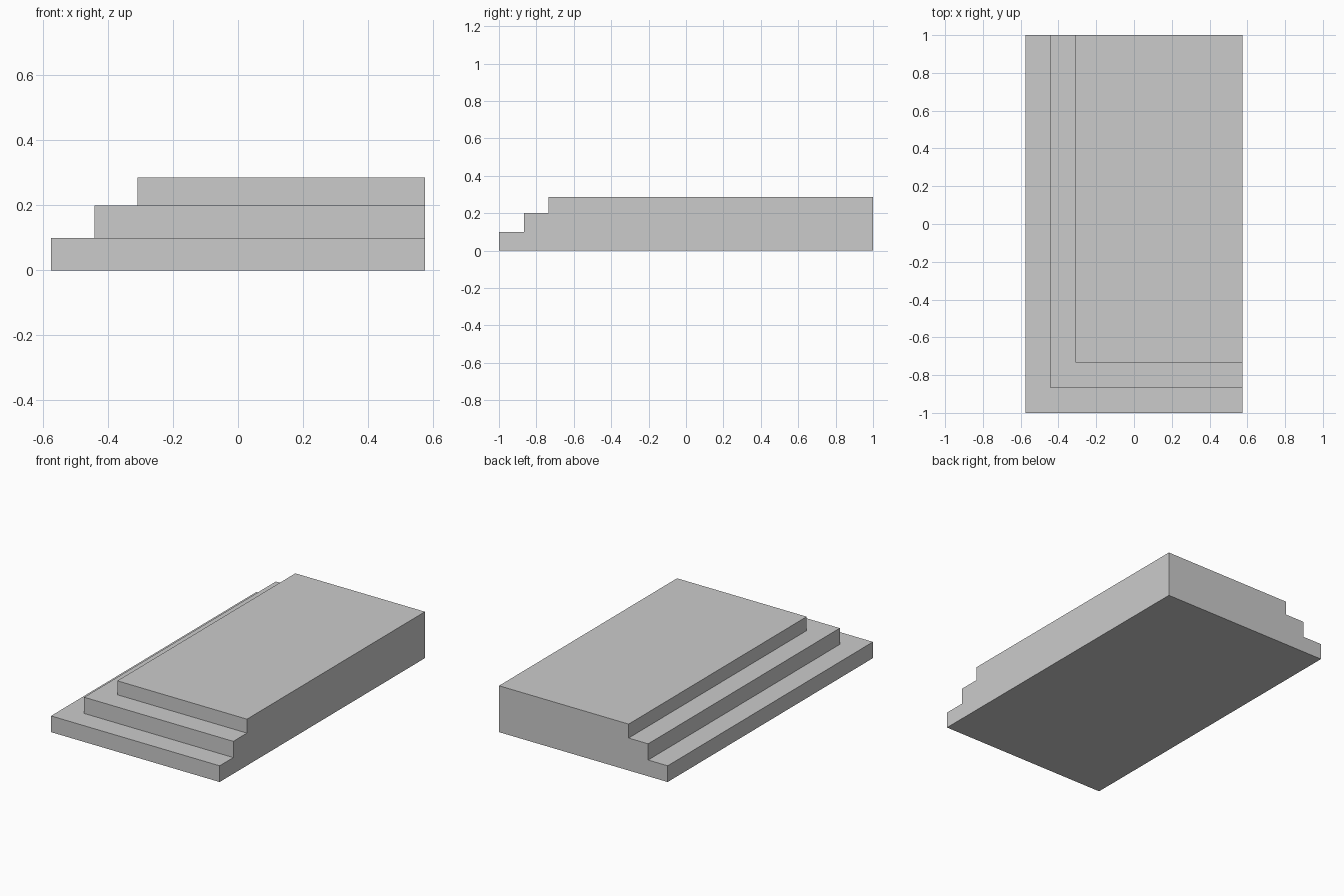
import bpy
import bmesh

cube = bpy.data.objects.get("Cube")
if cube:
    bpy.data.objects.remove(cube)

HALF_X, HALF_Y = 0.575, 1.0
TREAD = 0.133
LEVELS = [0.0, 0.1, 0.2, 0.286]

# Stair profile as (inset, height), from the ground up to the platform edge
profile = []
for i, (low, high) in enumerate(zip(LEVELS, LEVELS[1:])):
    profile += [(i * TREAD, low), (i * TREAD, high)]

# Profile swept around the mitred front corner
bm = bmesh.new()
front_end = [bm.verts.new((HALF_X, d - HALF_Y, z)) for d, z in profile]
corner = [bm.verts.new((d - HALF_X, d - HALF_Y, z)) for d, z in profile]
back_end = [bm.verts.new((d - HALF_X, HALF_Y, z)) for d, z in profile]
for a, b in ((front_end, corner), (corner, back_end)):
    for i in range(len(profile) - 1):
        bm.faces.new((a[i], b[i], b[i + 1], a[i + 1]))

# Flush side, back, underside and platform top
low, high = [bm.verts.new((HALF_X, HALF_Y, z)) for z in (LEVELS[0], LEVELS[-1])]
for end in (front_end, back_end):
    bm.faces.new(end + [high, low])
for i, far in ((0, low), (-1, high)):
    bm.faces.new((front_end[i], corner[i], back_end[i], far))
bmesh.ops.recalc_face_normals(bm, faces=bm.faces)

mesh = bpy.data.meshes.new("stepped_platform")
bm.to_mesh(mesh)
bm.free()
platform = bpy.data.objects.new("stepped_platform", mesh)
bpy.context.collection.objects.link(platform)

# Plain grey finish
grey = bpy.data.materials.new("plain_grey")
grey.use_nodes = True
colour = (0.6, 0.6, 0.6, 1.0)
grey.diffuse_color = colour
grey.node_tree.nodes["Principled BSDF"].inputs["Base Color"].default_value = colour
mesh.materials.append(grey)
